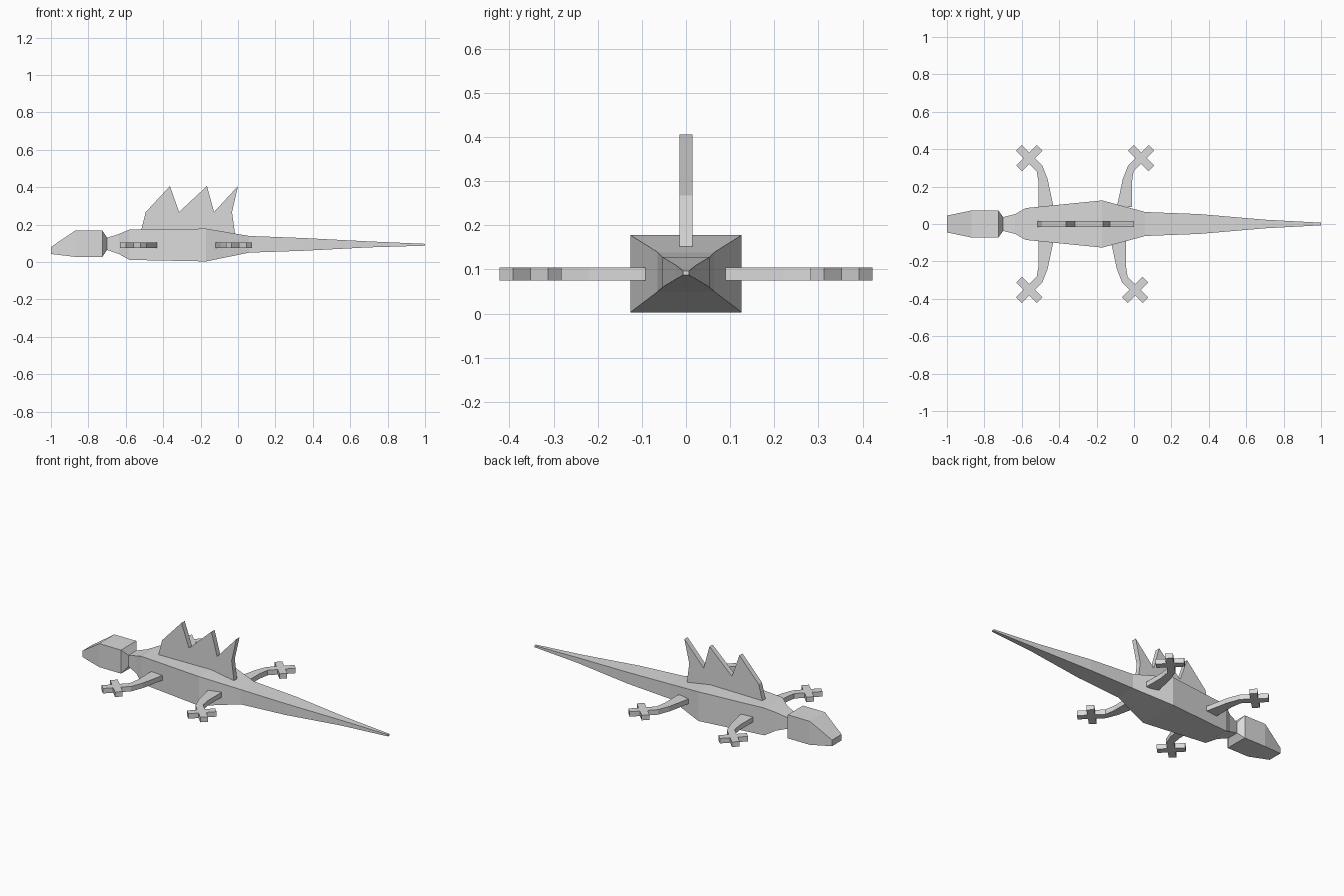
import bpy
import bmesh

cube = bpy.data.objects.get("Cube")
if cube:
    bpy.data.objects.remove(cube, do_unlink=True)

grey = bpy.data.materials.new("light_grey")
grey.use_nodes = True
grey.diffuse_color = (0.7, 0.7, 0.7, 1)
grey.node_tree.nodes["Principled BSDF"].inputs["Base Color"].default_value = (0.7, 0.7, 0.7, 1)


def finish(name, bm):
    bmesh.ops.recalc_face_normals(bm, faces=bm.faces)
    mesh = bpy.data.meshes.new(name)
    bm.to_mesh(mesh)
    bm.free()
    mesh.materials.append(grey)
    obj = bpy.data.objects.new(name, mesh)
    bpy.context.scene.collection.objects.link(obj)
    return obj


def loft(name, stations):
    """Square-section loft; each station is x, half width, bottom, top."""
    bm = bmesh.new()
    rings = [[bm.verts.new((x, y, z)) for y, z in ((-w, lo), (w, lo), (w, hi), (-w, hi))]
             for x, w, lo, hi in stations]
    for a, b in zip(rings, rings[1:]):
        for i in range(4):
            j = (i + 1) % 4
            bm.faces.new((a[i], a[j], b[j], b[i]))
    bm.faces.new(rings[0])
    bm.faces.new(rings[-1])
    return finish(name, bm)


def plate(name, outline, offset):
    """Flat outline extruded along the offset vector."""
    bm = bmesh.new()
    face = bm.faces.new([bm.verts.new(p) for p in outline])
    new = bmesh.ops.extrude_face_region(bm, geom=[face])["geom"]
    verts = [v for v in new if isinstance(v, bmesh.types.BMVert)]
    bmesh.ops.translate(bm, verts=verts, vec=offset)
    return finish(name, bm)


# Head with sloping snout and stepped back
loft("head", [(-1, 0.045, 0.043, 0.08), (-0.87, 0.072, 0.027, 0.168),
              (-0.725, 0.072, 0.027, 0.168), (-0.70, 0.037, 0.064, 0.13)])

# Neck, trunk and long tapering tail
loft("body_and_tail", [(-0.70, 0.037, 0.064, 0.13), (-0.635, 0.053, 0.042, 0.15),
                       (-0.58, 0.085, 0.011, 0.174), (-0.17, 0.126, 0.003, 0.178),
                       (0.06, 0.064, 0.05, 0.139), (0.35, 0.053, 0.06, 0.128),
                       (0.70, 0.023, 0.078, 0.11), (1, 0.007, 0.087, 0.097)])

# Jagged back fin
fin = [(-0.523, 0.15), (-0.493, 0.267), (-0.364, 0.406), (-0.315, 0.267), (-0.166, 0.406),
       (-0.128, 0.267), (0, 0.406), (-0.032, 0.267), (-0.016, 0.148)]
plate("back_fin", [(x, -0.015, z) for x, z in fin], (0, 0.03, 0))

# Bent legs ending in crossed toes, outlined relative to the foot centre
leg = [(0.05, 0.09), (0.05, 0.22), (0.04, 0.282), (0, 0.322), (-0.04, 0.282), (-0.07, 0.312),
       (-0.03, 0.352), (-0.07, 0.392), (-0.04, 0.422), (0, 0.382), (0.04, 0.422),
       (0.07, 0.392), (0.03, 0.352), (0.07, 0.312), (0.098, 0.24), (0.13, 0.09)]
for name, foot_x, flip, side in (("front_leg_back_side", -0.56, 1, 1),
                                 ("front_leg_front_side", -0.56, 1, -1),
                                 ("rear_leg_back_side", 0.038, -1, 1),
                                 ("rear_leg_front_side", 0.006, -1, -1)):
    plate(name, [(foot_x + flip * x, side * y, 0.075) for x, y in leg], (0, 0, 0.03))
